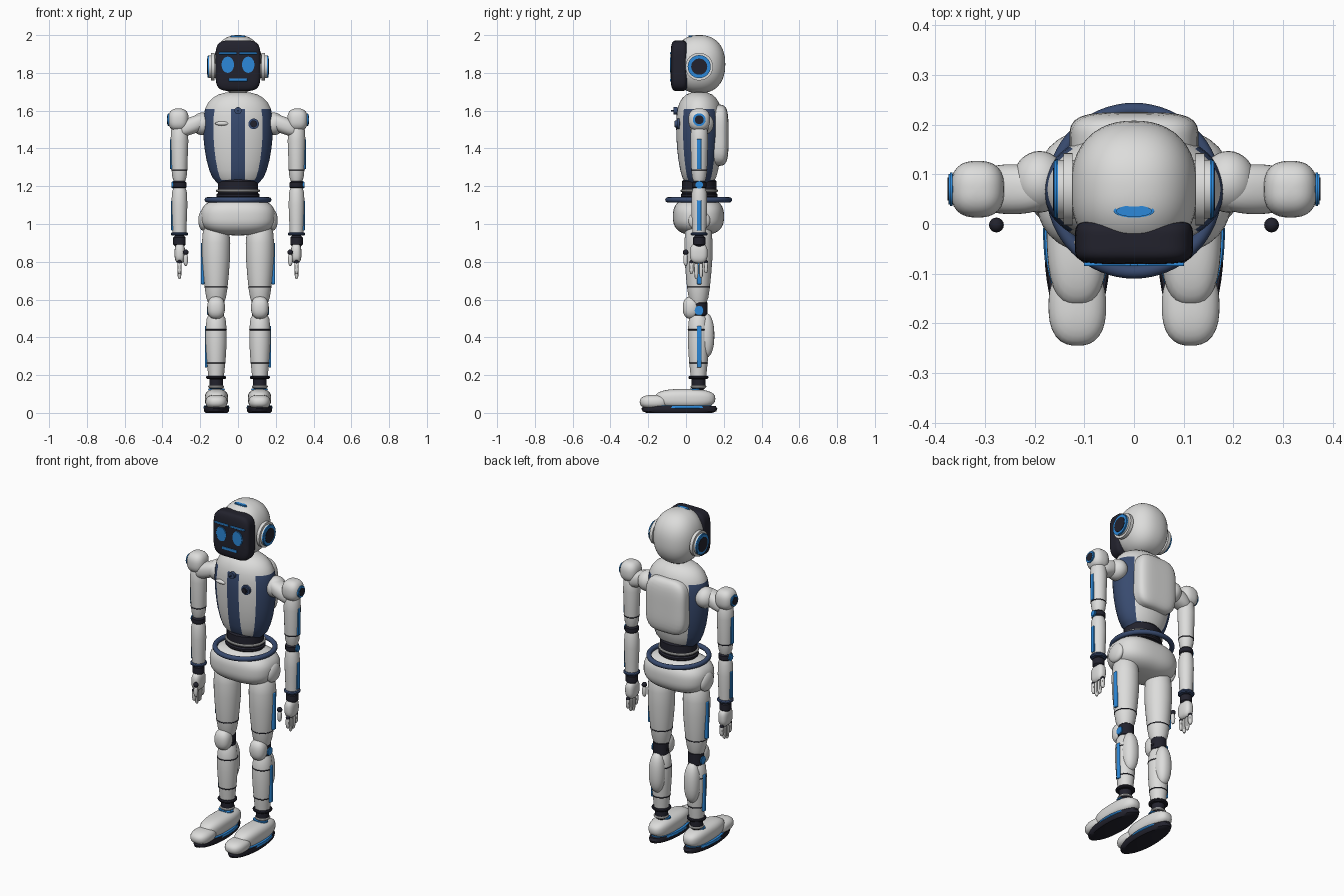
import bpy, bmesh, math
from mathutils import Matrix, Vector

if "Cube" in bpy.data.objects:
    bpy.data.objects.remove(bpy.data.objects["Cube"], do_unlink=True)


def material(name, rgb):
    m = bpy.data.materials.new(name)
    m.use_nodes = True
    m.diffuse_color = (*rgb, 1)
    bsdf = m.node_tree.nodes["Principled BSDF"]
    bsdf.inputs["Base Color"].default_value = (*rgb, 1)
    bsdf.inputs["Roughness"].default_value = 0.5
    return m


WHITE = material("shell_white", (0.72, 0.72, 0.71))
DARK = material("joint_black", (0.016, 0.016, 0.026))
NAVY = material("panel_navy", (0.04, 0.07, 0.16))
BLUE = material("light_blue", (0.025, 0.25, 0.70))
CY = 0.07  # depth of the body axis


def finish(name, bm, *mats):
    bmesh.ops.recalc_face_normals(bm, faces=bm.faces)
    me = bpy.data.meshes.new(name)
    bm.to_mesh(me)
    bm.free()
    for m in mats:
        me.materials.append(m)
    ob = bpy.data.objects.new(name, me)
    bpy.context.collection.objects.link(ob)
    bpy.ops.object.select_all(action='DESELECT')
    ob.select_set(True)
    bpy.context.view_layer.objects.active = ob
    bpy.ops.object.shade_smooth_by_angle(angle=math.radians(38))
    return ob


def blob(name, centre, radii, mat, n=2.0, seg=32):
    """Rounded solid: n=2 is an ellipsoid, larger n is boxier."""
    bm = bmesh.new()
    bmesh.ops.create_uvsphere(bm, u_segments=seg, v_segments=seg // 2, radius=1)
    for v in bm.verts:
        k = sum(abs(c) ** n for c in v.co) ** (1 / n)
        v.co = Vector(centre) + Vector([c / k * r for c, r in zip(v.co, radii)])
    return finish(name, bm, mat)


def lathe_mesh(x, y, profile, seg, depth):
    """Rings of (radius, z) about a vertical axis, capped at both ends."""
    bm = bmesh.new()
    rings = []
    for r, z in profile:
        rings.append([bm.verts.new((x + r * math.cos(2 * math.pi * i / seg),
                                    y + r * depth * math.sin(2 * math.pi * i / seg), z))
                      for i in range(seg)])
    for a, b in zip(rings, rings[1:]):
        for i in range(seg):
            j = (i + 1) % seg
            bm.faces.new((a[i], a[j], b[j], b[i]))
    bm.faces.new(rings[0])
    bm.faces.new(rings[-1])
    return bm


def lathe(name, x, y, profile, mat, seg=32, depth=1.0):
    return finish(name, lathe_mesh(x, y, profile, seg, depth), mat)


def band(name, x, y, z, r, height, mat, depth=1.0):
    h, c = height / 2, min(height * 0.3, 0.012)
    return lathe(name, x, y, [(r - c, z - h), (r, z - h + c), (r, z + h - c), (r - c, z + h)],
                 mat, depth=depth)


def disc(name, centre, r, thick, axis, mat, squash=1.0):
    """Round plate facing along an axis, with softened rims."""
    bm = bmesh.new()
    bmesh.ops.create_cone(bm, cap_ends=True, segments=32, radius1=r, radius2=r, depth=thick)
    rims = [e for e in bm.edges if abs(e.verts[0].co.z - e.verts[1].co.z) < 1e-5]
    bmesh.ops.bevel(bm, geom=rims, offset=thick * 0.3, segments=2, affect='EDGES')
    rot = Matrix.Rotation(math.pi / 2, 4, axis) if axis != 'Z' else Matrix()
    bm.transform(Matrix.Translation(centre) @ rot @ Matrix.Diagonal((1, squash, 1, 1)))
    return finish(name, bm, mat)


def box(name, centre, size, mat, bevel):
    bm = bmesh.new()
    bmesh.ops.create_cube(bm, size=1)
    bm.transform(Matrix.Translation(centre) @ Matrix.Diagonal((*size, 1)))
    bmesh.ops.bevel(bm, geom=bm.edges[:], offset=bevel, segments=4, profile=0.5, affect='EDGES')
    return finish(name, bm, mat)


# Head, visor and face lights
blob("head", (0, 0.07, 1.846), (0.128, 0.138, 0.154), WHITE, 2.3, 48)
blob("visor", (0, -0.035, 1.838), (0.119, 0.046, 0.134), DARK, 5, 64)
box("mouth_light", (0, -0.081, 1.763), (0.098, 0.008, 0.016), BLUE, 0.003)
disc("crown_light", (0, 0.026, 1.989), 0.041, 0.016, 'Z', BLUE, 0.32)
for s, side in ((-1, "right"), (1, "left")):
    disc(side + "_eye", (s * 0.054, -0.081, 1.843), 0.033, 0.008, 'X', BLUE, 1.0).scale = (1, 1, 1)
    eye = bpy.context.object
    for v in eye.data.vertices:
        v.co.z = 1.843 + (v.co.z - 1.843) * 1.3
    box(side + "_brow", (s * 0.054, -0.081, 1.904), (0.094, 0.008, 0.011), BLUE, 0.003)
    disc(side + "_ear_pod", (s * 0.133, 0.07, 1.833), 0.073, 0.046, 'Y', WHITE)
    disc(side + "_ear_ring", (s * 0.155, 0.07, 1.833), 0.061, 0.012, 'Y', BLUE)
    disc(side + "_ear_cap", (s * 0.159, 0.07, 1.833), 0.045, 0.008, 'Y', DARK)

# Torso with painted centre stripe and flanks
bm = lathe_mesh(0, CY, [(0.02, 1.70), (0.065, 1.696), (0.105, 1.685), (0.135, 1.667), (0.158, 1.642),
                        (0.174, 1.61), (0.182, 1.57), (0.185, 1.52), (0.183, 1.46), (0.177, 1.40),
                        (0.167, 1.34), (0.152, 1.285), (0.135, 1.245), (0.108, 1.215)], 72, 0.66)
cuts = [((s * 0.038, 0, 0), (1, 0, 0)) for s in (-1, 1)] + [((0, 0, 1.232), (0, 0, 1))]
for co, no in cuts:
    bmesh.ops.bisect_plane(bm, geom=bm.verts[:] + bm.edges[:] + bm.faces[:], plane_co=co, plane_no=no)
for f in bm.faces:
    c = f.calc_center_median()
    ang = math.atan2(abs(c.x), abs(c.y - CY) / 0.66)
    if c.z < 1.61 and (c.z < 1.232 or ang > math.radians(46) or (abs(c.x) < 0.038 and c.y < CY)):
        f.material_index = 1
finish("torso", bm, WHITE, NAVY)
blob("back_pack", (0, 0.165, 1.47), (0.13, 0.06, 0.162), WHITE, 4, 48)
disc("collar_button", (0, -0.055, 1.60), 0.019, 0.05, 'X', NAVY)
disc("chest_port", (0.083, -0.042, 1.53), 0.028, 0.032, 'X', NAVY)
disc("chest_port_core", (0.083, -0.058, 1.53), 0.016, 0.008, 'X', DARK)
blob("chest_badge", (-0.083, -0.037, 1.532), (0.038, 0.015, 0.012), WHITE)

# Waist and pelvis
band("waist", 0, CY, 1.19, 0.107, 0.095, DARK, 0.85)
band("waist_collar", 0, CY, 1.176, 0.116, 0.012, WHITE, 0.85)
band("waist_base", 0, CY, 1.15, 0.115, 0.025, DARK, 0.85)
blob("pelvis", (0, 0.066, 1.04), (0.197, 0.135, 0.10), WHITE, 2.7, 48)
bpy.ops.mesh.primitive_torus_add(major_radius=0.163, minor_radius=0.014, major_segments=64,
                                 minor_segments=12, location=(0, 0.067, 1.128))
ring = bpy.context.object
ring.name = "waist_ring"
ring.data.materials.append(NAVY)
bpy.ops.object.shade_smooth_by_angle(angle=math.radians(40))


def build_arm(s, side):
    x = s * 0.31
    blob(side + "_chest_joint", (s * 0.19, 0.085, 1.53), (0.055, 0.062, 0.06), WHITE)
    strut = blob(side + "_shoulder_strut", (s * 0.245, CY, 1.53), (0.085, 0.05, 0.047), WHITE, 2.4)
    for v in strut.data.vertices:  # droops toward the arm
        v.co.z -= 0.35 * (abs(v.co.x) - 0.22)
    blob(side + "_shoulder", (s * 0.315, CY, 1.552), (0.054, 0.057, 0.06), WHITE, 2.6)
    disc(side + "_shoulder_ring", (s * 0.368, CY, 1.552), 0.034, 0.011, 'Y', BLUE)
    disc(side + "_shoulder_cap", (s * 0.372, CY, 1.552), 0.025, 0.006, 'Y', DARK)
    lathe(side + "_upper_arm", x, CY, [(0.03, 1.53), (0.044, 1.50), (0.047, 1.44), (0.044, 1.36),
                                       (0.042, 1.29), (0.038, 1.25), (0.03, 1.225)], WHITE)
    band(side + "_upper_arm_seam", x, CY, 1.287, 0.0435, 0.006, DARK)
    band(side + "_elbow", x, CY, 1.207, 0.038, 0.048, DARK)
    disc(side + "_elbow_light", (s * 0.344, CY, 1.207), 0.02, 0.014, 'Y', BLUE)
    lathe(side + "_forearm", x, CY, [(0.033, 1.19), (0.04, 1.165), (0.042, 1.10), (0.039, 1.02),
                                     (0.036, 0.955)], WHITE)
    band(side + "_wrist_ring", x, CY, 0.947, 0.045, 0.018, NAVY)
    band(side + "_wrist", x, CY, 0.91, 0.033, 0.06, DARK)
    # Narrow light strips on the outer side
    box(side + "_upper_arm_light", (s * 0.353, CY, 1.37), (0.012, 0.024, 0.16), BLUE, 0.004)
    box(side + "_forearm_light", (s * 0.348, CY, 1.045), (0.012, 0.024, 0.16), BLUE, 0.004)
    # Hand
    blob(side + "_palm", (s * 0.308, 0.067, 0.845), (0.028, 0.047, 0.053), WHITE, 2.8)
    for i, low in enumerate((0.735, 0.708, 0.715, 0.74)):
        y = 0.029 + i * 0.0255
        blob(f"{side}_knuckle_{i}", (x, y, 0.798), (0.012, 0.012, 0.012), DARK, seg=12)
        blob(f"{side}_finger_{i}", (x, y, (0.81 + low) / 2), (0.011, 0.011, (0.81 - low) / 2),
             WHITE, 3, 16)
    blob(side + "_thumb_joint", (s * 0.277, -0.002, 0.85), (0.015, 0.015, 0.015), DARK, seg=16)
    blob(side + "_thumb", (s * 0.277, -0.002, 0.812), (0.012, 0.012, 0.034), WHITE, 2.5, 16)


def build_leg(s, side):
    x = s * 0.116
    blob(side + "_hip_cap", (s * 0.185, CY, 1.02), (0.025, 0.058, 0.055), WHITE)
    lathe(side + "_thigh", x, 0.066, [(0.05, 1.0), (0.07, 0.96), (0.075, 0.90), (0.074, 0.82),
                                      (0.067, 0.73), (0.06, 0.66), (0.052, 0.61), (0.04, 0.575)], WHITE)
    band(side + "_thigh_seam", x, 0.066, 0.666, 0.062, 0.007, DARK)
    box(side + "_thigh_light", (s * 0.187, CY, 0.79), (0.018, 0.024, 0.22), BLUE, 0.005)
    # Knee
    band(side + "_knee", x, CY, 0.55, 0.043, 0.09, DARK)
    blob(side + "_knee_cap", (x, 0.028, 0.557), (0.047, 0.045, 0.06), WHITE, 2.4)
    disc(side + "_knee_hub", (x, CY, 0.542), 0.036, 0.09, 'Y', DARK)
    disc(side + "_knee_light", (s * 0.161, CY, 0.542), 0.024, 0.008, 'Y', BLUE)
    # Shin
    lathe(side + "_shin", x, 0.066, [(0.035, 0.525), (0.05, 0.50), (0.056, 0.44), (0.056, 0.37),
                                     (0.051, 0.29), (0.045, 0.23), (0.041, 0.19)], WHITE)
    blob(side + "_calf", (x, 0.10, 0.41), (0.046, 0.05, 0.12), WHITE, 2.3)
    band(side + "_shin_seam_top", x, 0.066, 0.44, 0.0575, 0.006, DARK)
    band(side + "_shin_seam_low", x, 0.066, 0.264, 0.0505, 0.006, DARK)
    box(side + "_shin_light", (s * 0.169, CY, 0.35), (0.014, 0.024, 0.22), BLUE, 0.005)
    # Ankle
    band(side + "_ankle_ring", x, 0.066, 0.188, 0.053, 0.016, DARK)
    band(side + "_ankle", x, 0.066, 0.155, 0.036, 0.07, DARK)
    band(side + "_ankle_cuff", x, 0.066, 0.139, 0.042, 0.012, WHITE)
    # Foot
    fx = s * 0.114
    lathe(side + "_sole", fx, -0.035, [(0.058, 0), (0.065, 0.008), (0.067, 0.022), (0.064, 0.036)],
          DARK, 48, 3.0)
    lathe(side + "_sole_light", fx, -0.02, [(0.066, 0.022), (0.069, 0.026), (0.066, 0.038)],
          BLUE, 48, 2.4)
    blob(side + "_foot", (fx, -0.005, 0.075), (0.062, 0.16, 0.052), WHITE, 2.7, 40)
    blob(side + "_toe", (fx, -0.165, 0.058), (0.058, 0.08, 0.038), WHITE, 2.5)
    disc(side + "_instep_light", (fx, 0.05, 0.126), 0.045, 0.008, 'Z', BLUE, 0.7)


for s, side in ((-1, "right"), (1, "left")):
    build_arm(s, side)
    build_leg(s, side)
